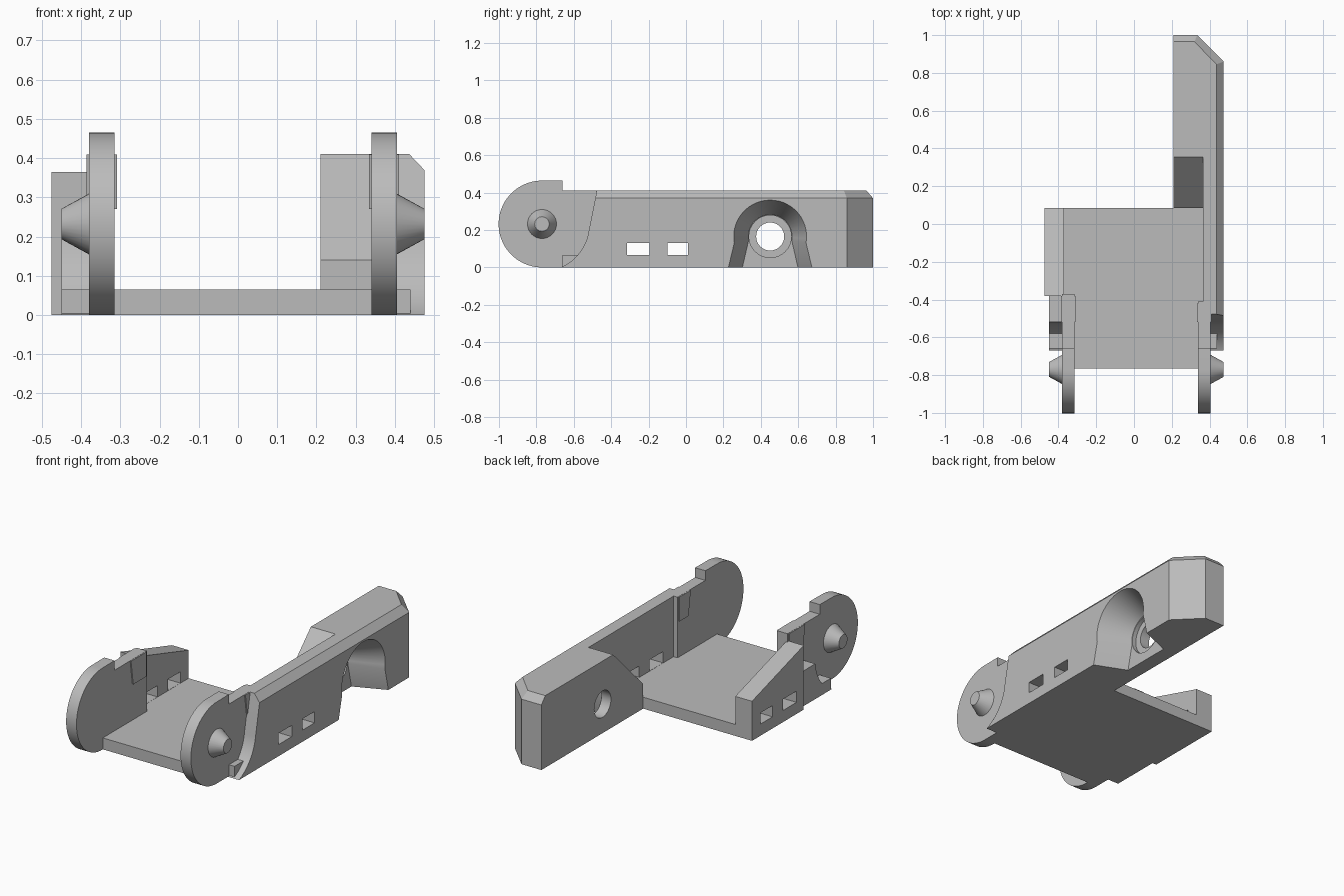
import bpy, bmesh, math

cube = bpy.data.objects.get("Cube")
if cube:
    bpy.data.objects.remove(cube, do_unlink=True)

grey = bpy.data.materials.new("plain grey")
grey.use_nodes = True
COLOUR = (0.5, 0.5, 0.5, 1)
grey.diffuse_color = COLOUR
grey.node_tree.nodes["Principled BSDF"].inputs["Base Color"].default_value = COLOUR


def loft(name, loops):
    """Solid skinned through matching loops of points, capped at both ends."""
    bm = bmesh.new()
    rings = [[bm.verts.new(p) for p in loop] for loop in loops]
    n = len(rings[0])
    for a, b in zip(rings, rings[1:]):
        for i in range(n):
            j = (i + 1) % n
            bm.faces.new((a[i], a[j], b[j], b[i]))
    bm.faces.new(rings[0])
    bm.faces.new(rings[-1])
    bmesh.ops.recalc_face_normals(bm, faces=bm.faces)
    mesh = bpy.data.meshes.new(name)
    bm.to_mesh(mesh)
    bm.free()
    mesh.materials.append(grey)
    obj = bpy.data.objects.new(name, mesh)
    bpy.context.collection.objects.link(obj)
    return obj


def slab(name, x0, x1, profile):
    """Side profile (y, z) extruded along x."""
    return loft(name, [[(x, y, z) for y, z in profile] for x in (x0, x1)])


def box(name, x0, x1, y0, y1, z0, z1):
    return slab(name, x0, x1, [(y0, z0), (y1, z0), (y1, z1), (y0, z1)])


def arc(cy, cz, r, start, end, steps):
    angles = [math.radians(start + (end - start) * i / steps) for i in range(steps + 1)]
    return [(cy + r * math.cos(a), cz + r * math.sin(a)) for a in angles]


def cone(name, cy, cz, x0, r0, x1, r1, steps=32):
    loops = [[(x, y, z) for y, z in arc(cy, cz, r, 0, 360, steps)[:-1]]
             for x, r in ((x0, r0), (x1, r1))]
    return loft(name, loops)


def cut(target, cutter):
    cutter.hide_render = True
    mod = target.modifiers.new("cut", 'BOOLEAN')
    mod.operation = 'DIFFERENCE'
    mod.solver = 'EXACT'
    mod.object = cutter
    bpy.context.view_layer.objects.active = target
    bpy.ops.object.modifier_apply(modifier=mod.name)
    bpy.data.objects.remove(cutter, do_unlink=True)


def smooth(obj):
    bpy.ops.object.select_all(action='DESELECT')
    obj.select_set(True)
    bpy.context.view_layer.objects.active = obj
    bpy.ops.object.shade_smooth_by_angle(angle=math.radians(30))


PIVOT = (-0.77, 0.232)
WINDOWS = ((-0.315, -0.195), (-0.10, 0.01))

# Floor plate
box("floor_plate", -0.45, 0.44, -0.66, 0.085, 0, 0.065)
box("floor_front_lip", -0.33, 0.35, -0.765, -0.6, 0, 0.065)

# Long wall with thick rear block, top edge bevelled on the outside
base = [(0.365, -0.68), (0.475, -0.68), (0.475, 0.86), (0.335, 1.0),
        (0.21, 1.0), (0.21, 0.085), (0.365, 0.085)]
top = [(0.365, -0.68), (0.437, -0.68), (0.437, 0.845), (0.32, 0.965),
       (0.21, 0.965), (0.21, 0.085), (0.365, 0.085)]
long_wall = loft("long_wall", [[(x, y, z) for x, y in loop]
                               for loop, z in ((base, 0), (base, 0.37), (top, 0.41))])

# Concave front edge that clears the pivot disc
hollow = arc(*PIVOT, 0.253, -7, -68, 16)
cut(long_wall, slab("front_cutter", 0.3, 0.6,
                    [(-0.473, 0.43)] + hollow + [(-0.67, -0.1), (-0.9, -0.1), (-0.9, 0.43)]))

# Sloped front of the rear block
cut(long_wall, slab("slope_cutter", 0.1, 0.365, [(0.05, 0.105), (0.05, 0.5), (0.445, 0.5)]))

# Tapered arch pocket, counterbore and through hole
HOLE = (0.45, 0.165)


def arch(x, r, half):
    loop = [(HOLE[0] + half, -0.02)] + arc(*HOLE, r, -10, 190, 28) + [(HOLE[0] - half, -0.02)]
    return [(x, y, z) for y, z in loop]


cut(long_wall, loft("pocket_cutter", [arch(0.48, 0.197, 0.23), arch(0.295, 0.117, 0.153)]))
cut(long_wall, cone("counterbore_cutter", *HOLE, 0.27, 0.113, 0.31, 0.113))
cut(long_wall, cone("hole_cutter", *HOLE, 0.1, 0.075, 0.4, 0.075))

# Short wall, sloping down to the rear
short_wall = slab("short_wall", -0.475, -0.37,
                  [(-0.38, 0), (0.085, 0), (0.085, 0.225), (-0.38, 0.365)])

# Pairs of slots through both walls
for wall in (long_wall, short_wall):
    for y0, y1 in WINDOWS:
        side = 1 if wall is long_wall else -1
        cut(wall, box("slot_cutter", side * 0.42 - 0.15, side * 0.42 + 0.15, y0, y1, 0.066, 0.13))

# Low curved foot beside the right disc
foot = slab("right_foot", -0.45, -0.375,
            arc(*PIVOT, 0.253, -7, -66, 16) + [(-0.67, 0), (-0.375, 0), (-0.375, 0.2)])

# Pivot discs with arms, pegs and thickened joints
outline = arc(*PIVOT, 0.232, 90, 270, 40)
for side, inner, outer, tip, rear in (("left", 0.34, 0.405, 0.475, -0.41),
                                      ("right", -0.315, -0.38, -0.45, -0.37)):
    disc = slab(side + "_pivot_arm", inner, outer,
                [(-0.66, 0.41), (-0.66, 0.465)] + outline + [(rear, 0), (rear, 0.41)])
    peg = cone(side + "_peg", *PIVOT, outer - math.copysign(0.01, outer), 0.083, tip, 0.039)
    grow = math.copysign(0.006, outer)
    slab(side + "_joint", inner - grow, outer + grow,
         [(-0.52, 0.409), (rear - 0.01, 0.409), (rear - 0.01, 0.27), (-0.50, 0.27)])
    smooth(disc)
    smooth(peg)

for obj in (long_wall, foot):
    smooth(obj)
